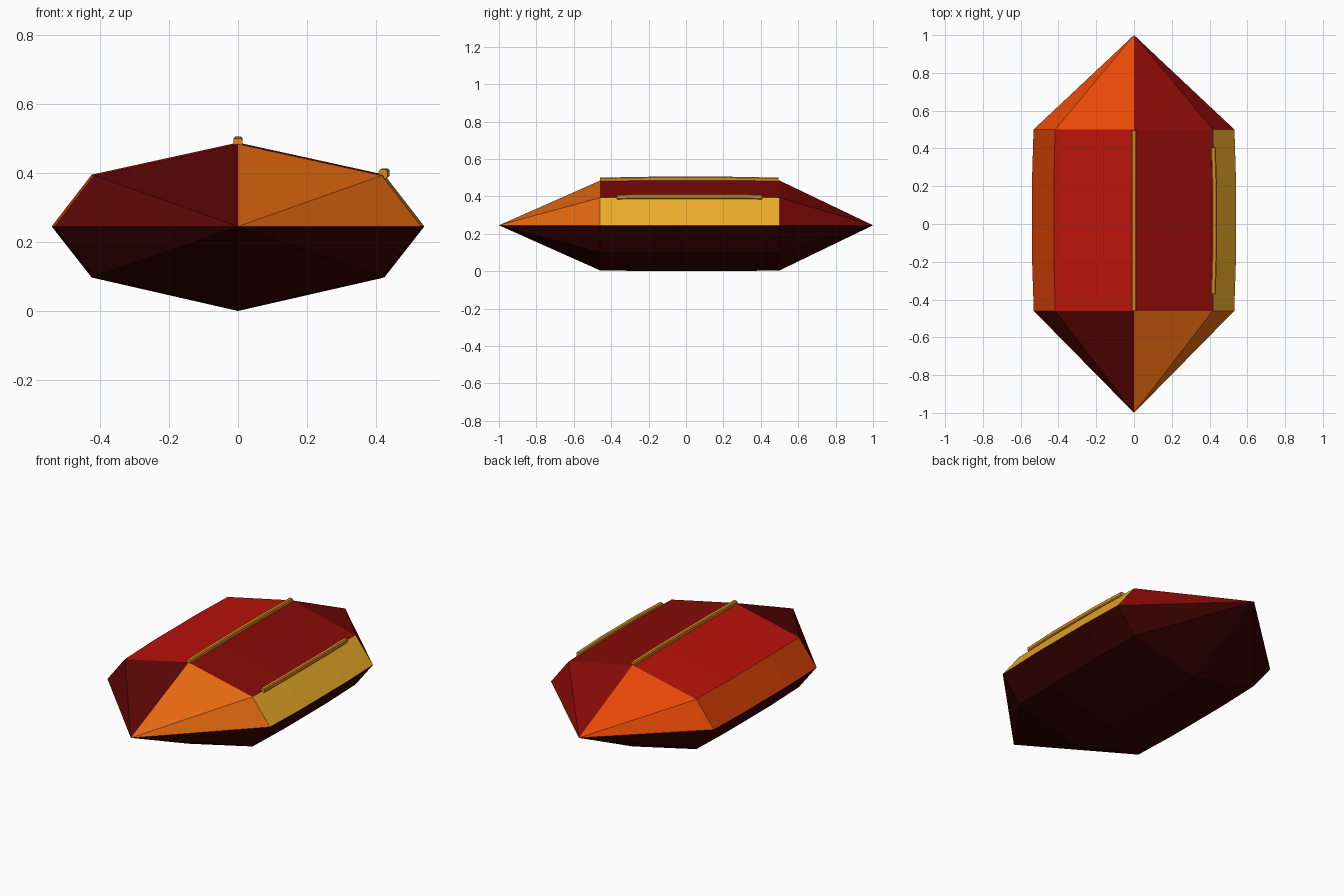
import bpy, bmesh

if "Cube" in bpy.data.objects:
    bpy.data.objects.remove(bpy.data.objects["Cube"])

MID_Z = 0.245
# half of the cross-section (x, height above mid plane), mirrored below
SECTION = [(0, 0.243), (0.424, 0.15), (0.54, 0), (0.424, -0.148),
           (0, -0.245), (-0.424, -0.148), (-0.54, 0), (-0.424, 0.15)]
# lengthwise stations: y and slight bulge
STATIONS = [(-0.46, 0.983), (-0.18, 1.0), (0.23, 1.0), (0.5, 0.985)]


def material(name, rgb):
    m = bpy.data.materials.new(name)
    m.diffuse_color = [c ** 2.2 for c in rgb] + [1]
    m.use_nodes = True
    m.node_tree.nodes["Principled BSDF"].inputs["Base Color"].default_value = m.diffuse_color
    return m


def finish(bm, name, mats):
    bmesh.ops.recalc_face_normals(bm, faces=bm.faces)
    me = bpy.data.meshes.new(name)
    bm.to_mesh(me)
    bm.free()
    for m in mats:
        me.materials.append(m)
    ob = bpy.data.objects.new(name, me)
    bpy.context.collection.objects.link(ob)
    return ob


def loft(bm, rings):
    """Join rings of vertices with quads; returns (segment, face)."""
    out = []
    for a, b in zip(rings, rings[1:]):
        n = len(a)
        for i in range(n):
            j = (i + 1) % n
            out.append((i, bm.faces.new((a[i], a[j], b[j], b[i]))))
    return out


# faceted gem body with pointed ends
RED = material("red", (0.72, 0.10, 0.07))
DEEP = material("deep_red", (0.53, 0.075, 0.06))
GOLD = material("gold", (0.92, 0.67, 0.18))
ORANGE = material("orange", (0.90, 0.41, 0.09))
SCARLET = material("scarlet_orange", (0.90, 0.29, 0.06))
MAROON = material("maroon", (0.36, 0.055, 0.055))
UNDER = material("dark_underside", (0.23, 0.035, 0.035))
RUST = material("rust", (0.80, 0.25, 0.05))
mats = [RED, DEEP, GOLD, ORANGE, SCARLET, MAROON, UNDER, RUST]
# material per section segment, clockwise from the ridge
BAND = [DEEP, GOLD, UNDER, UNDER, UNDER, UNDER, RUST, RED]
FRONT = [ORANGE, ORANGE, UNDER, UNDER, UNDER, UNDER, MAROON, MAROON]
BACK = [DEEP, DEEP, UNDER, UNDER, UNDER, UNDER, SCARLET, SCARLET]

bm = bmesh.new()
rings = [[bm.verts.new((x * s, y, MID_Z + h * s)) for x, h in SECTION]
         for y, s in STATIONS]
for i, f in loft(bm, rings):
    f.material_index = mats.index(BAND[i])
for ring, y, colours in ((rings[0], -1, FRONT), (rings[-1], 1, BACK)):
    tip = bm.verts.new((0, y, MID_Z))
    for i in range(8):
        f = bm.faces.new((ring[i], ring[(i + 1) % 8], tip))
        f.material_index = mats.index(colours[i])
finish(bm, "gem_body", mats)

# glowing trim bars along two edges
TRIM = material("trim", (0.86, 0.53, 0.14))


def bar(name, x, z, ys, bulge, r=0.013, c=0.005):
    prof = [(r, r - c), (r - c, r), (c - r, r), (-r, r - c),
            (-r, c - r), (c - r, -r), (r - c, -r), (r, c - r)]
    bm = bmesh.new()
    rings = []
    for k, y in enumerate(ys):
        end = k in (0, len(ys) - 1)
        dx, dz = bulge if not end else (0, 0)
        rings.append([bm.verts.new((x + dx + px, y, z + dz + pz))
                      for px, pz in prof])
    loft(bm, rings)
    bm.faces.new(rings[0])
    bm.faces.new(rings[-1])
    return finish(bm, name, [TRIM])


bar("ridge_trim", 0, 0.487, (-0.46, -0.18, 0.23, 0.495), (0, 0.005))
bar("side_trim", 0.42, 0.397, (-0.37, -0.15, 0.2, 0.405), (0.006, 0.003))
